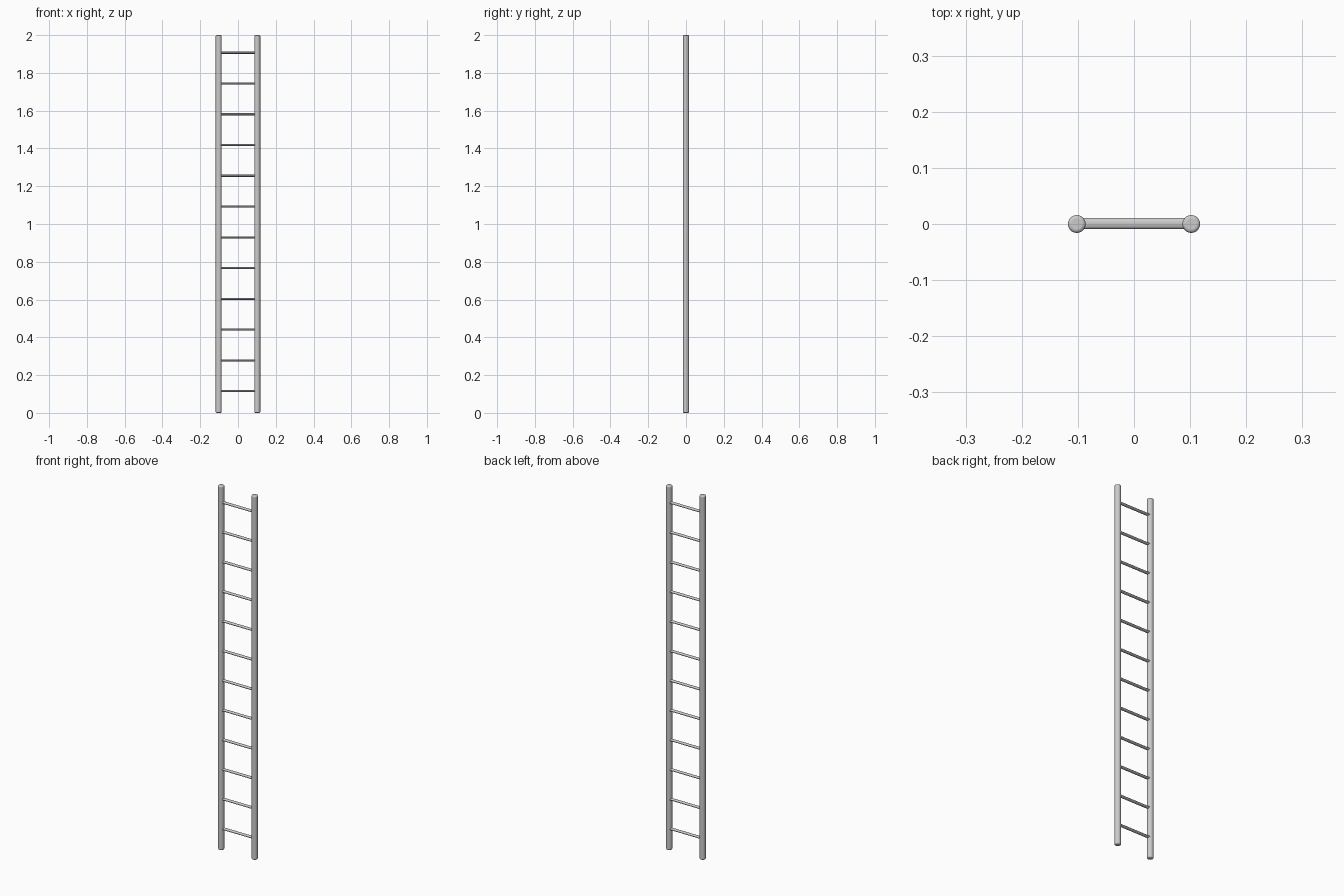
import bpy, math

if "Cube" in bpy.data.objects:
    bpy.data.objects.remove(bpy.data.objects["Cube"])

RAIL_X, RAIL_R, HEIGHT = 0.102, 0.0158, 2.0
RUNGS, FIRST_Z, STEP = 12, 0.115, 0.1629


def smooth(obj):
    bpy.ops.object.select_all(action='DESELECT')
    obj.select_set(True)
    bpy.context.view_layer.objects.active = obj
    bpy.ops.object.shade_smooth_by_angle(angle=math.radians(40))


# Upright rails with softened ends
for side, name in ((-1, "left_rail"), (1, "right_rail")):
    bpy.ops.mesh.primitive_cylinder_add(vertices=32, radius=RAIL_R, depth=HEIGHT,
                                        location=(side * RAIL_X, 0, HEIGHT / 2))
    rail = bpy.context.object
    rail.name = name
    bevel = rail.modifiers.new("rounded_ends", 'BEVEL')
    bevel.width = 0.006
    bevel.segments = 4
    bevel.limit_method = 'ANGLE'
    bevel.angle_limit = math.radians(60)
    smooth(rail)

# Flattened oval rungs, ending inside the rails
for i in range(RUNGS):
    bpy.ops.mesh.primitive_cylinder_add(vertices=24, radius=1, depth=1,
                                        location=(0, 0.001, FIRST_Z + i * STEP),
                                        rotation=(0, math.pi / 2, 0))
    rung = bpy.context.object
    rung.name = f"rung_{i + 1}"
    rung.scale = (0.0056, 0.0098, 2 * RAIL_X)
    bpy.ops.object.transform_apply(location=False, rotation=True, scale=True)
    smooth(rung)
